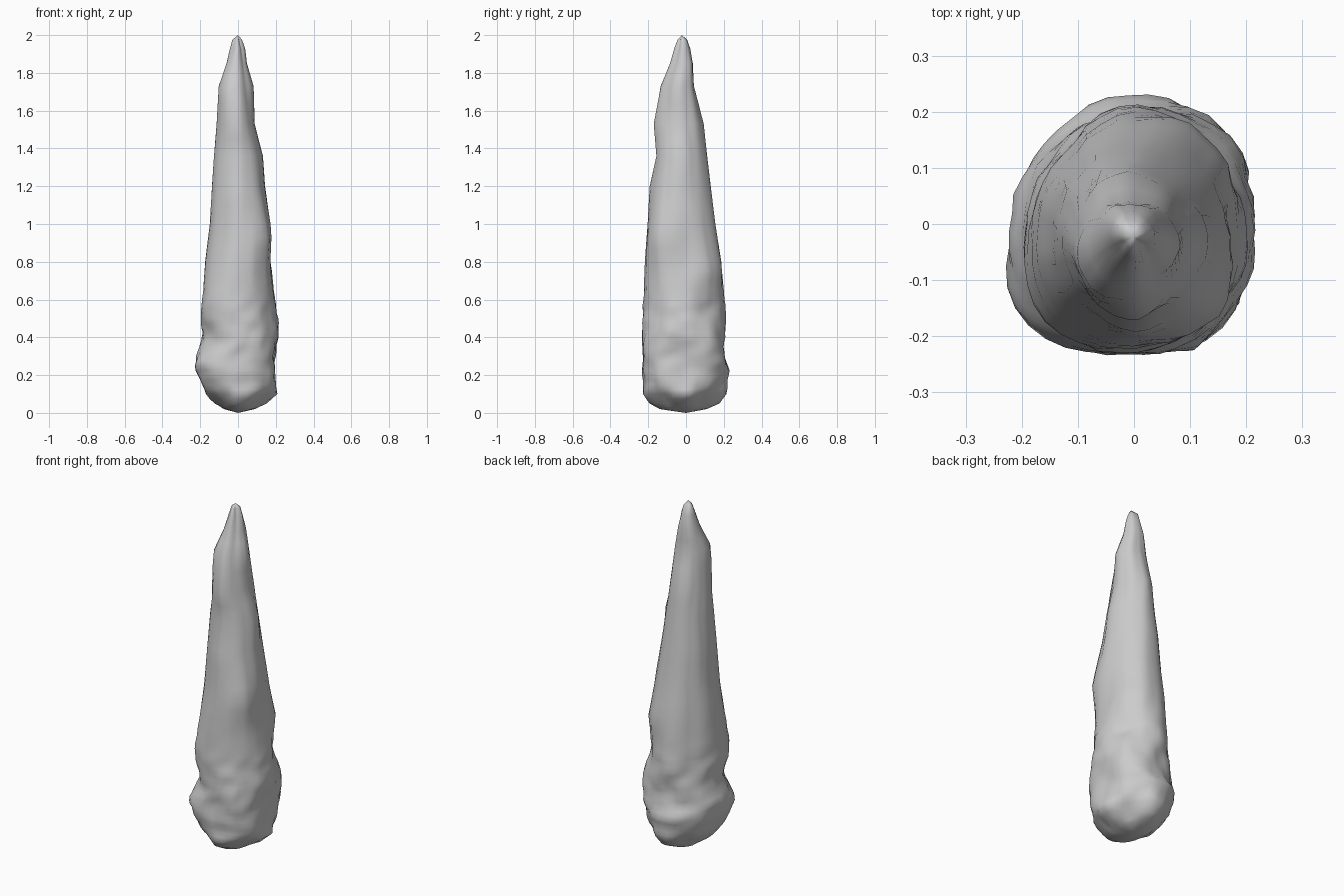
import bpy, bmesh, math
from mathutils import Vector, noise

SEG = 40
# height, then reach to the left, right, front, back
AXIAL = [
    (0.02, -0.07, 0.09, -0.14, 0.11),
    (0.05, -0.125, 0.155, -0.195, 0.175),
    (0.10, -0.17, 0.205, -0.225, 0.215),
    (0.22, -0.215, 0.193, -0.23, 0.23),
    (0.30, -0.22, 0.19, -0.225, 0.20),
    (0.36, -0.20, 0.197, -0.23, 0.195),
    (0.42, -0.183, 0.218, -0.233, 0.20),
    (0.50, -0.195, 0.21, -0.23, 0.213),
    (0.80, -0.172, 0.17, -0.217, 0.187),
    (1.00, -0.147, 0.17, -0.20, 0.157),
    (1.20, -0.137, 0.143, -0.19, 0.132),
    (1.36, -0.127, 0.132, -0.157, 0.112),
    (1.53, -0.112, 0.087, -0.172, 0.092),
    (1.73, -0.10, 0.08, -0.135, 0.04),
    (1.85, -0.06, 0.045, -0.085, 0.035),
    (1.93, -0.042, 0.037, -0.062, 0.022),
    (1.975, -0.028, 0.02, -0.045, 0.004),
]
# height, then reach to back right, back left, front left, front right
DIAGONAL = [
    (0.02, 0.09, 0.09, 0.10, 0.11),
    (0.12, 0.19, 0.185, 0.21, 0.222),
    (0.25, 0.227, 0.215, 0.265, 0.238),
    (0.39, 0.233, 0.19, 0.21, 0.24),
    (0.55, 0.18, 0.18, 0.237, 0.215),
    (0.75, 0.20, 0.165, 0.21, 0.207),
    (0.93, 0.165, 0.152, 0.187, 0.22),
    (1.20, 0.125, 0.13, 0.165, 0.17),
    (1.45, 0.09, 0.10, 0.142, 0.137),
    (1.72, 0.055, 0.063, 0.137, 0.10),
    (1.85, 0.04, 0.05, 0.077, 0.06),
    (1.975, 0.01, 0.02, 0.035, 0.025),
]


def section(table, z):
    """Interpolated reaches at height z."""
    for a, b in zip(table, table[1:]):
        if a[0] <= z <= b[0]:
            t = (z - a[0]) / (b[0] - a[0])
            return [p + (q - p) * t for p, q in zip(a, b)][1:]


def ring(z):
    """One lumpy cross-section, smoothly joining eight radii."""
    x0, x1, y0, y1 = section(AXIAL, z)
    cx, cy = (x0 + x1) / 2, (y0 + y1) / 2
    rx, ry, h = (x1 - x0) / 2, (y1 - y0) / 2, math.sqrt(0.5)
    dirs = [(h, h), (-h, h), (-h, -h), (h, -h)]
    diag = [d - cx * u - cy * v
            for d, (u, v) in zip(section(DIAGONAL, z), dirs)]
    radii = [rx, diag[0], ry, diag[1], rx, diag[2], ry, diag[3]]
    base = max(0.0, min(1.0, (0.8 - z) / 0.35))
    points = []
    for i in range(SEG):
        k, t = divmod(i * 8 / SEG, 1)
        p, q, s, w = [radii[(int(k) + o) % 8] for o in (-1, 0, 1, 2)]
        r = q + 0.5 * t * (s - p + t * (2 * p - 5 * q + 4 * s - w
                                        + t * (3 * (q - s) + w - p)))
        a = 2 * math.pi * i / SEG
        c, n = math.cos(a), math.sin(a)
        # small rounded lumps at the foot, shallow flutes along the shaft
        lump = noise.noise(Vector((c * 3.2, n * 3.2, z * 15 + 3)))
        flute = noise.noise(Vector((c * 4 + 7, n * 4, z * 1.5)))
        r *= 1 + 0.06 * base * lump + 0.05 * (1 - base) * flute
        points.append((cx + r * c, cy + r * n, z))
    return points


# Heights: dense at the foot, sparse on the shaft
heights = [0.02, 0.035, 0.05, 0.075] + [0.1 + 0.025 * i for i in range(21)]
heights += [0.65, 0.70, 0.75, 0.8, 0.87, 0.93, 1.0, 1.1, 1.2, 1.36, 1.45,
            1.53, 1.64, 1.73, 1.79, 1.85, 1.93, 1.975]

bm = bmesh.new()
rows = [[bm.verts.new(p) for p in ring(z)] for z in heights]
for a, b in zip(rows, rows[1:]):
    for i in range(SEG):
        j = (i + 1) % SEG
        bm.faces.new((a[i], a[j], b[j], b[i]))

# Pointed tip and underside
tip = bm.verts.new((0, -0.022, 2.0))
foot = bm.verts.new((0, 0, 0.0))
for i in range(SEG):
    j = (i + 1) % SEG
    bm.faces.new((rows[-1][i], rows[-1][j], tip))
    bm.faces.new((rows[0][j], rows[0][i], foot))
bmesh.ops.recalc_face_normals(bm, faces=bm.faces[:])
for f in bm.faces:
    f.smooth = True

mesh = bpy.data.meshes.new("rock_spike")
bm.to_mesh(mesh)
bm.free()
spike = bpy.data.objects.new("rock_spike", mesh)
bpy.context.collection.objects.link(spike)
